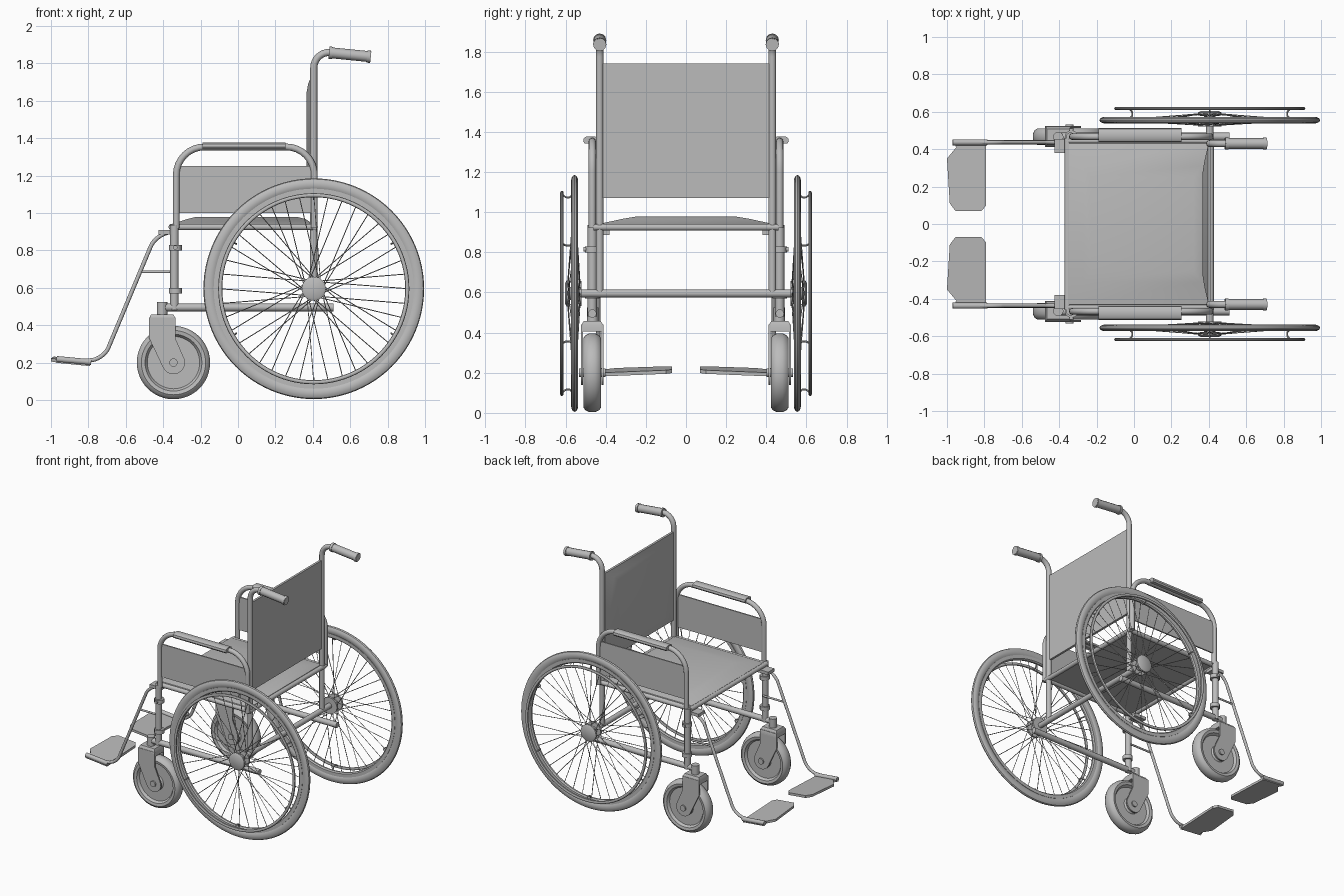
import bpy, bmesh, math
from mathutils import Vector
from mathutils.geometry import interpolate_bezier

cube = bpy.data.objects.get("Cube")
if cube:
    bpy.data.objects.remove(cube)

GREY = (0.5, 0.5, 0.5, 1)
mat = bpy.data.materials.new("plain grey")
mat.use_nodes = True
mat.diffuse_color = GREY
mat.node_tree.nodes["Principled BSDF"].inputs["Base Color"].default_value = GREY
built = []


def finish(name, mesh, mirror=True):
    """Link a mesh; side parts are modelled at +y and mirrored to -y."""
    mesh.name = name
    mesh.materials.clear()
    mesh.materials.append(mat)
    obj = bpy.data.objects.new(name, mesh)
    bpy.context.collection.objects.link(obj)
    if mirror:
        mod = obj.modifiers.new("other side", "MIRROR")
        mod.use_axis = (False, True, False)
        mod.use_mirror_merge = False
    built.append(obj)
    return obj


def from_bmesh(name, bm, mirror=True):
    bmesh.ops.recalc_face_normals(bm, faces=bm.faces)
    mesh = bpy.data.meshes.new(name)
    bm.to_mesh(mesh)
    bm.free()
    return finish(name, mesh, mirror)


def rounded(points, radius):
    """Path with its inner corners rounded off."""
    pts = [Vector(p) for p in points]
    out = [pts[0]]
    for a, b, c in zip(pts, pts[1:], pts[2:]):
        p, q = b + (a - b).normalized() * radius, b + (c - b).normalized() * radius
        out += interpolate_bezier(p, p.lerp(b, 0.55), q.lerp(b, 0.55), q, 9)
    return out + [pts[-1]]


def tube(name, paths, radius, mirror=True, sides=4):
    """Round tubes along one or more paths, as one mesh."""
    curve = bpy.data.curves.new(name, "CURVE")
    curve.dimensions = "3D"
    curve.bevel_depth = radius
    curve.bevel_resolution = sides
    curve.use_fill_caps = True
    for path in paths:
        spline = curve.splines.new("POLY")
        spline.points.add(len(path) - 1)
        for point, co in zip(spline.points, path):
            point.co = (*co, 1)
    temp = bpy.data.objects.new("temp", curve)
    bpy.context.collection.objects.link(temp)
    graph = bpy.context.evaluated_depsgraph_get()
    mesh = bpy.data.meshes.new_from_object(temp.evaluated_get(graph))
    bpy.data.objects.remove(temp)
    return finish(name, mesh, mirror)


def lathe(name, profile, centre, closed=False, steps=64):
    """Spin a (radius, y offset) profile round an axle along y."""
    bm = bmesh.new()
    c = Vector(centre)
    vs = [bm.verts.new(c + Vector((r, y, 0))) for r, y in profile]
    es = [bm.edges.new(pair) for pair in zip(vs, vs[1:])]
    if closed:
        es.append(bm.edges.new((vs[-1], vs[0])))
    bmesh.ops.spin(bm, geom=vs + es, cent=c, axis=(0, 1, 0),
                   angle=math.tau, steps=steps, use_merge=True)
    bmesh.ops.remove_doubles(bm, verts=bm.verts, dist=0.0005)
    return from_bmesh(name, bm)


def oval(radius, half_r, half_y, n=12):
    return [(radius + half_r * math.cos(i * math.tau / n),
             half_y * math.sin(i * math.tau / n)) for i in range(n)]


def loft(name, rings, mirror=True):
    """Join matching rings of points and cap both ends."""
    bm = bmesh.new()
    loops = [[bm.verts.new(p) for p in ring] for ring in rings]
    for a, b in zip(loops, loops[1:]):
        for i in range(len(a)):
            j = (i + 1) % len(a)
            bm.faces.new((a[i], a[j], b[j], b[i]))
    bm.faces.new(loops[0])
    bm.faces.new(loops[-1])
    return from_bmesh(name, bm, mirror)


def prism(name, points, offset):
    return loft(name, [points, [Vector(p) + Vector(offset) for p in points]])


def polar(centre, r, angle, y):
    return Vector((centre[0] + r * math.cos(angle), y, centre[2] + r * math.sin(angle)))


# Main wheels: tyre, rim, hub, spokes and push ring
HUB = (0.405, 0.555, 0.595)
RING_Y = 0.618
lathe("main_tyres", oval(0.558, 0.032, 0.018), HUB, True, 96)
lathe("main_rims", [(0.535, -0.014), (0.51, -0.014), (0.502, -0.006), (0.502, 0.006),
                    (0.51, 0.014), (0.535, 0.014)], HUB, True, 96)
lathe("push_rings", oval(0.5, 0.011, 0.009, 10), (HUB[0], RING_Y, HUB[2]), True, 96)
lathe("main_hubs", [(0, -0.035), (0.062, -0.035), (0.062, -0.02), (0.032, -0.018),
                    (0.032, 0.022), (0.064, 0.025), (0.064, 0.04), (0.05, 0.048),
                    (0, 0.048)], HUB, steps=32)
spokes = []
for i in range(40):
    a = i * math.tau / 40
    lean = 0.35 if i % 4 < 2 else -0.35
    flange = 0.59 if i % 2 else 0.528
    spokes.append([polar(HUB, 0.055, a + lean * 2, flange), polar(HUB, 0.505, a, HUB[1])])
tube("spokes", spokes, 0.0025, sides=0)
struts = []
for i in range(6):
    a = math.radians(30 + 60 * i)
    struts.append(rounded([polar(HUB, 0.51, a, 0.56), polar(HUB, 0.478, a, 0.575),
                           polar(HUB, 0.478, a, 0.6), polar(HUB, 0.497, a, RING_Y)], 0.01))
tube("push_ring_struts", struts, 0.005, sides=1)
tube("axle", [[(0.405, -0.54, 0.595), (0.405, 0.54, 0.595)]], 0.02, False)

# Casters: solid wheel with dished sides
CASTER = (-0.345, 0.467, 0.2)
half = [(0, 0.032), (0.05, 0.032), (0.06, 0.022), (0.14, 0.022), (0.152, 0.04),
        (0.172, 0.044), (0.187, 0.034), (0.196, 0.014)]
lathe("caster_wheels", half + [(r, -y) for r, y in reversed(half)], CASTER, steps=48)
lathe("caster_bolts", [(0, -0.066), (0.022, -0.066), (0.022, 0.066), (0, 0.066)], CASTER, steps=16)

# Caster forks: two cheeks, a crown and a stem
lobe = [polar(CASTER, 0.062, math.radians(205 + 17 * i), 0) for i in range(11)]
cheek = [(-0.475, 0, 0.44), (-0.475, 0, 0.33), *lobe, (-0.335, 0, 0.33), (-0.335, 0, 0.44)]
for label, y in (("outer", 0.513), ("inner", 0.411)):
    prism("fork_cheeks_" + label, [(p[0], y, p[2]) for p in cheek], (0, 0.01, 0))


def slab(z, x0, x1, y0, y1):
    return [(x0, y0, z), (x1, y0, z), (x1, y1, z), (x0, y1, z)]


loft("fork_crowns", [slab(0.405, -0.475, -0.335, 0.411, 0.523),
                     slab(0.435, -0.475, -0.335, 0.411, 0.523),
                     slab(0.458, -0.465, -0.345, 0.425, 0.509)])
tube("caster_stems", [[(-0.405, 0.465, 0.44), (-0.405, 0.465, 0.525)]], 0.028)

# Frame tubes
ARM_Y = 0.467
tube("lower_rails", [[(-0.41, ARM_Y, 0.495), (0.51, ARM_Y, 0.495)]], 0.021)
tube("front_posts", [[(-0.34, ARM_Y, 0.48), (-0.34, ARM_Y, 0.935)]], 0.023)
tube("post_collars", [[(-0.335, ARM_Y, z), (-0.335, ARM_Y, z + 0.03)]
                      for z in (0.57, 0.8)], 0.035)
tube("collar_knobs", [[(-0.335, ARM_Y, 0.815), (-0.335, 0.51, 0.815)]], 0.012)
tube("seat_side_rails", [[(-0.36, 0.445, 0.925), (0.42, 0.445, 0.925)]], 0.017)
tube("seat_cross_rails", [[(x, -0.46, 0.925), (x, 0.46, 0.925)]
                          for x in (-0.355, 0.41)], 0.017, False)
tube("arm_loops", [rounded([(-0.33, ARM_Y, 0.92), (-0.33, ARM_Y, 1.353),
                            (0.408, ARM_Y, 1.353), (0.408, ARM_Y, 0.92)], 0.15)], 0.018)
tube("back_posts", [rounded([(0.405, 0.43, 0.6), (0.405, 0.43, 1.86),
                             (0.52, 0.43, 1.858)], 0.085)], 0.019)

# Push handles
tube("handle_grips", [[(0.49, 0.43, 1.857), (0.71, 0.43, 1.835)]], 0.029)
tube("handle_collars", [[(x, 0.43, 1.857 - (x - 0.49) * 0.1),
                         (x + 0.018, 0.43, 1.855 - (x - 0.49) * 0.1)]
                        for x in (0.487, 0.69)], 0.033)

# Arm pads and side panels
pad = [(-0.037, -0.004), (-0.03, -0.014), (0.03, -0.014), (0.037, -0.004),
       (0.034, 0.012), (0.02, 0.021), (-0.02, 0.021), (-0.034, 0.012)]
prism("arm_pads", [(-0.19, 0.475 + y, 1.357 + z) for y, z in pad], (0.445, 0, 0))
prism("side_panels", [(-0.33, 0.462, 1.0), (0.405, 0.462, 1.0),
                      (0.405, 0.462, 1.25), (-0.33, 0.462, 1.25)], (0, 0.01, 0))

# Padded seat and backrest
loft("seat", [slab(z, x0, x1, -y, y) for z, x0, x1, y in (
    (0.925, -0.35, 0.4, 0.44), (0.942, -0.35, 0.4, 0.43),
    (0.968, -0.27, 0.36, 0.31), (0.978, -0.23, 0.32, 0.25))], False)


def upright(x, y, z0, z1):
    return [(x, -y, z0), (x, y, z0), (x, y, z1), (x, -y, z1)]


loft("backrest", [upright(0.412, 0.418, 1.07, 1.74), upright(0.395, 0.418, 1.07, 1.74),
                  upright(0.375, 0.33, 1.11, 1.69), upright(0.366, 0.27, 1.15, 1.64)], False)

# Footrests: hanger, stay, bracket, hinge and plate
FOOT_Y = 0.437
tube("footrest_hangers", [rounded([(-0.34, FOOT_Y, 0.9), (-0.44, FOOT_Y, 0.885),
                                   (-0.72, FOOT_Y, 0.215), (-0.84, FOOT_Y, 0.21)], 0.07)], 0.011)
tube("footrest_stays", [[(-0.52, FOOT_Y, 0.685), (-0.34, FOOT_Y, 0.685)]], 0.007)
loft("footrest_brackets", [slab(z, -0.425, -0.33, 0.38, 0.455) for z in (0.885, 0.908)])
tube("footplate_hinges", [[(-0.97, FOOT_Y, 0.219), (-0.785, FOOT_Y, 0.202)]], 0.016)
outline = [(-0.97, 0.445), (-0.79, 0.445), (-0.79, 0.1), (-0.815, 0.07), (-0.955, 0.07),
           (-0.985, 0.11), (-1.0, 0.35), (-0.95, 0.41)]
prism("footplates", [(x, y, 0.19 - 0.1 * (x + 0.88) + 0.04 * (0.44 - y)) for x, y in outline],
      (0, 0, 0.018))

# Smooth the round parts, keep the edges sharp
bpy.ops.object.select_all(action="DESELECT")
for obj in built:
    obj.select_set(True)
bpy.context.view_layer.objects.active = built[0]
bpy.ops.object.shade_smooth_by_angle(angle=math.radians(35))
